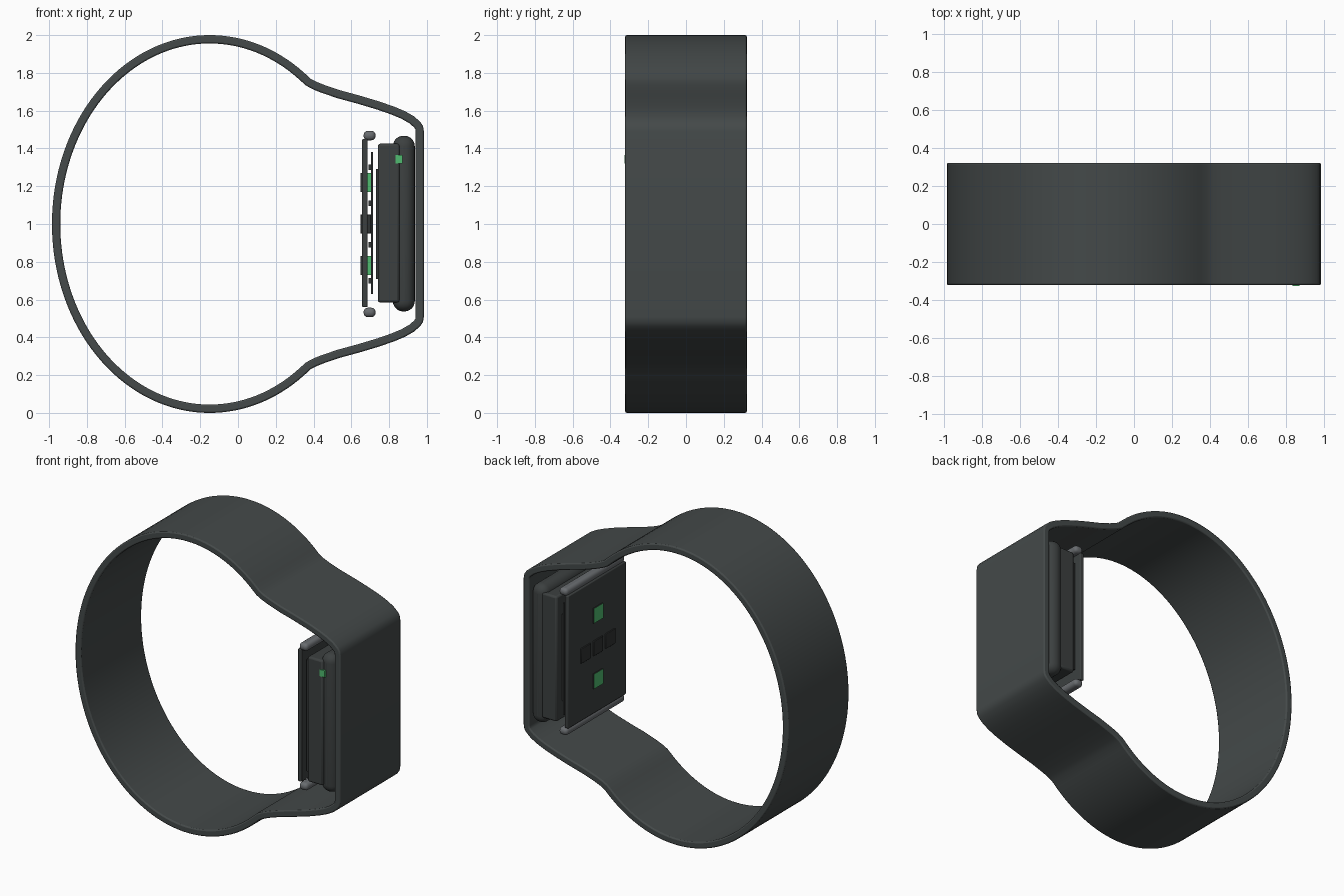
import bpy
import bmesh
import math
from mathutils import Vector

default = bpy.data.objects.get("Cube")
if default:
    bpy.data.objects.remove(default, do_unlink=True)


def material(name, r, g, b):
    m = bpy.data.materials.new(name)
    m.use_nodes = True
    m.diffuse_color = (r, g, b, 1)
    m.node_tree.nodes["Principled BSDF"].inputs["Base Color"].default_value = (r, g, b, 1)
    return m


BAND = material("charcoal band", 0.058, 0.067, 0.067)
CASE = material("dark casing", 0.045, 0.051, 0.051)
BLACK = material("black component", 0.03, 0.033, 0.033)
STEEL = material("grey rod", 0.14, 0.15, 0.16)
GREEN = material("green light", 0.08, 0.5, 0.16)


def finish(name, bm, mats, bevel=0, segments=2):
    bmesh.ops.recalc_face_normals(bm, faces=bm.faces)
    mesh = bpy.data.meshes.new(name)
    bm.to_mesh(mesh)
    bm.free()
    obj = bpy.data.objects.new(name, mesh)
    bpy.context.collection.objects.link(obj)
    for m in mats:
        mesh.materials.append(m)
    if bevel:
        mod = obj.modifiers.new("Bevel", "BEVEL")
        mod.width = bevel
        mod.segments = segments
        mod.limit_method = "ANGLE"
        mod.angle_limit = math.radians(40)
    bpy.ops.object.select_all(action="DESELECT")
    obj.select_set(True)
    bpy.context.view_layer.objects.active = obj
    bpy.ops.object.shade_smooth_by_angle(angle=math.radians(35))
    return obj


def box(name, x, y, z, mat, bevel=0, segments=2):
    """Box from (min, max) ranges along each axis."""
    bm = bmesh.new()
    bmesh.ops.create_cube(bm, size=1)
    for v in bm.verts:
        v.co = [(a + b) / 2 + c * (b - a) for c, (a, b) in zip(v.co, (x, y, z))]
    return finish(name, bm, [mat], bevel, segments)


# Wrist band: an ellipse that necks into a flat housing wall
HALF = 0.322
WALL = 0.044
START = 0.93
STEPS = 110
path = []
for i in range(STEPS + 1):
    t = START + (2 * math.pi - 2 * START) * i / STEPS
    path.append(Vector((-0.15 + 0.835 * math.cos(t), 1 + math.sin(t))))
neck = [(0.385, 1.769), (0.415, 1.753), (0.46, 1.735), (0.54, 1.708), (0.65, 1.678),
        (0.75, 1.648), (0.83, 1.62), (0.884, 1.597), (0.93, 1.571), (0.963, 1.543),
        (0.979, 1.52), (0.984, 1.49)]
path += [Vector((x, 2 - z)) for x, z in neck]
path += [Vector(p) for p in reversed(neck)]

bm = bmesh.new()
rings = []
for i, p in enumerate(path):
    tangent = (path[(i + 1) % len(path)] - path[i - 1]).normalized()
    inner = p + Vector((-tangent.y, tangent.x)) * WALL
    rings.append([bm.verts.new((q.x, y, q.y)) for q, y in
                  ((p, -HALF), (p, HALF), (inner, HALF), (inner, -HALF))])
for i, ring in enumerate(rings):
    previous = rings[i - 1]
    for k in range(4):
        n = (k + 1) % 4
        bm.faces.new((previous[k], previous[n], ring[n], ring[k]))
finish("wrist_band", bm, [BAND], 0.008)

# Housing stack behind the flat wall
box("battery", (0.82, 0.936), (-0.315, 0.322), (0.537, 1.467), CASE, 0.055, 6)
box("main_body", (0.74, 0.855), (-0.322, 0.315), (0.585, 1.425), CASE, 0.012)
box("body_cover", (0.73, 0.742), (-0.26, 0.26), (0.71, 1.29), BLACK)
box("status_light", (0.835, 0.872), (-0.326, -0.3), (1.32, 1.365), GREEN)
box("circuit_board", (0.705, 0.716), (-0.28, 0.28), (0.63, 1.38), BLACK)
box("sensor_plate", (0.657, 0.686), (-0.305, 0.31), (0.56, 1.45), CASE, 0.006)

# Parts mirrored above and below the middle
for side, s in (("upper", 1), ("lower", -1)):
    def span(a, b):
        return tuple(sorted((1 + s * a, 1 + s * b)))

    box(side + "_rod", (0.665, 0.728), (-0.31, 0.315), span(0.443, 0.493), STEEL, 0.022, 4)
    box(side + "_light_block", (0.685, 0.705), (-0.05, 0.05), span(0.17, 0.27), GREEN)
    for k, d in enumerate((0.11, 0.3)):
        box(f"{side}_chip_{k}", (0.692, 0.706), (-0.1, 0.1), span(d - 0.015, d + 0.015), BLACK)

    # Lens with a green face toward the wrist and dark sides
    lens = box(side + "_light_lens", (0.649, 0.686), (-0.05, 0.05), span(0.17, 0.27), BLACK)
    lens.data.materials.append(GREEN)
    for f in lens.data.polygons:
        f.material_index = 1 if f.normal.x < -0.5 else 0

# Row of three dark sensors across the plate
for k in (-1, 0, 1):
    y = k * 0.13
    box(f"sensor_{k + 2}", (0.649, 0.704), (y - 0.05, y + 0.05), (0.95, 1.05), BLACK, 0.003)
